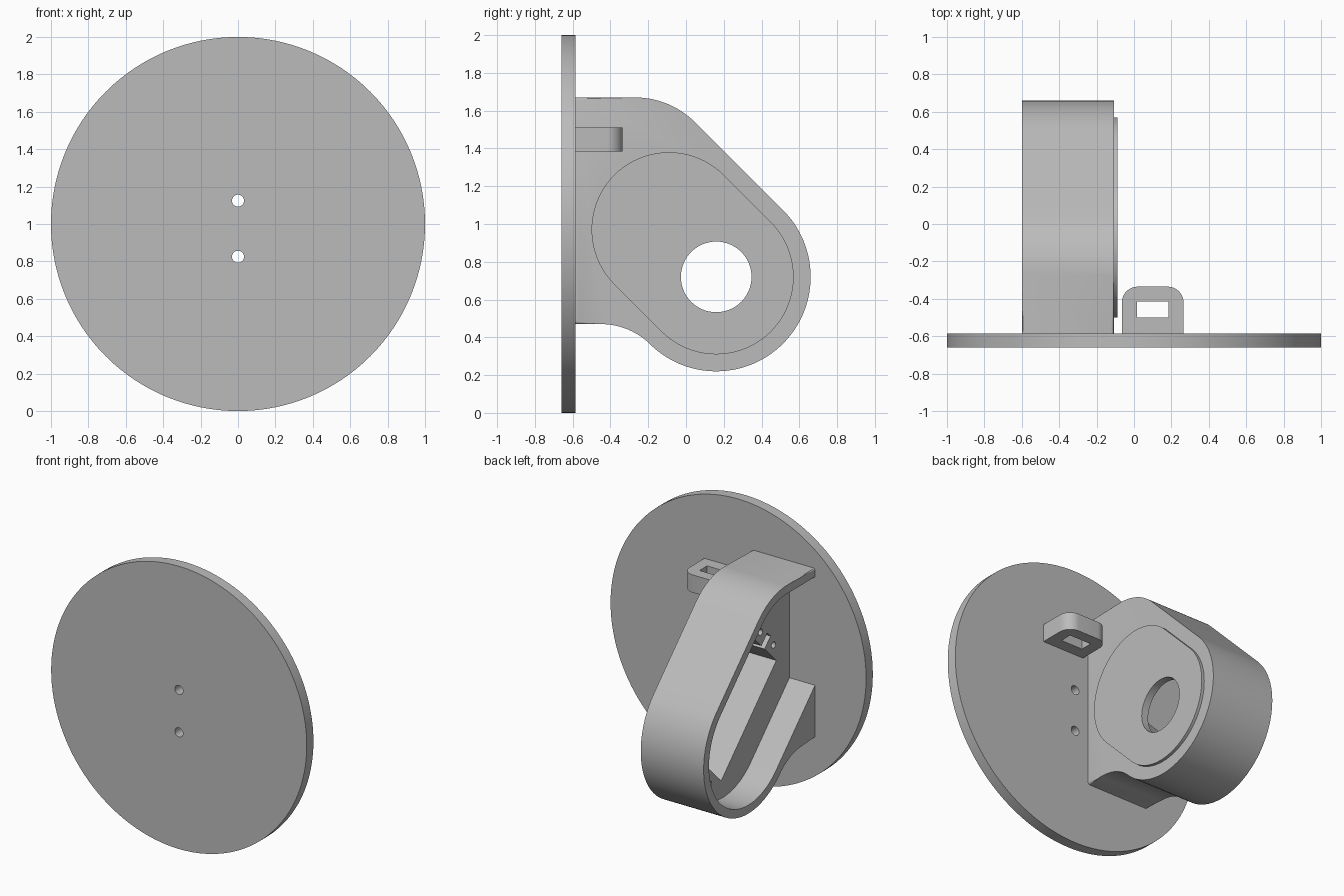
import bpy, bmesh
from math import sin, cos, radians, sqrt
from mathutils import Matrix, Vector

old = bpy.data.objects.get("Cube")
if old:
    bpy.data.objects.remove(old)

grey = bpy.data.materials.new("light_grey_plastic")
grey.use_nodes = True
grey.diffuse_color = (0.5, 0.5, 0.5, 1)
grey.node_tree.nodes["Principled BSDF"].inputs["Base Color"].default_value = (0.5, 0.5, 0.5, 1)

# Each placement turns profile coordinates and a height into a point
ALONG_X = lambda p, q, h: Vector((h, p, q))
ALONG_Y = lambda p, q, h: Vector((p, h, q))
ALONG_Z = lambda p, q, h: Vector((p, q, h))
BACK = -0.585                      # rear face of the disc
SHAFT = (0.16, 0.72)


def arc(centre, r, start, end, n=24):
    angles = [radians(start + (end - start) * i / n) for i in range(n + 1)]
    return [(centre[0] + r * cos(a), centre[1] + r * sin(a)) for a in angles]


def circle(centre, r, n=48):
    return arc(centre, r, 0, 360, n)[:-1]


def finish(name, bm):
    bmesh.ops.recalc_face_normals(bm, faces=bm.faces)
    mesh = bpy.data.meshes.new(name)
    bm.to_mesh(mesh)
    bm.free()
    mesh.materials.append(grey)
    ob = bpy.data.objects.new(name, mesh)
    bpy.context.collection.objects.link(ob)
    return ob


def prism(name, profile, low, high, place, bevel=0, segments=1, keep=lambda v: True):
    bm = bmesh.new()
    a, b = ([bm.verts.new(place(p, q, h)) for p, q in profile] for h in (low, high))
    caps = [bm.faces.new(a), bm.faces.new(b)]
    n = len(profile)
    for i in range(n):
        j = (i + 1) % n
        bm.faces.new((a[i], a[j], b[j], b[i]))
    if bevel:
        edges = [e for c in caps for e in c.edges if keep((e.verts[0].co + e.verts[1].co) / 2)]
        bmesh.ops.bevel(bm, geom=edges, offset=bevel, segments=segments,
                        profile=0.5, affect='EDGES')
    return finish(name, bm)


def combine(target, other, operation):
    mod = target.modifiers.new(operation.lower(), 'BOOLEAN')
    mod.operation = operation
    mod.solver = 'EXACT'
    mod.object = other
    bpy.context.view_layer.objects.active = target
    bpy.ops.object.modifier_apply(modifier=mod.name)
    bpy.data.objects.remove(other)


def along(u, v):
    """Point on the sloping motor axis: u runs down and back, v across."""
    k = sqrt(0.5)
    return (SHAFT[0] + (u + v) * k, SHAFT[1] + (v - u) * k)


def slope_box(u0, u1, v0, v1):
    return [along(u0, v0), along(u1, v0), along(u1, v1), along(u0, v1)]


# Round wall disc with two screw holes
disc = prism("wall_disc", circle((0, 1), 1, 128), -0.66, BACK, ALONG_Y, 0.01, 2)
for z in (0.825, 1.125):
    combine(disc, prism("cutter", circle((0, z), 0.032), -0.8, -0.4, ALONG_Y), 'DIFFERENCE')

# Motor housing body
outline = ([(BACK, 1.67)] + arc((-0.27, 1.22), 0.45, 90, 45) + arc(SHAFT, 0.5, 45, -134, 56)
           + arc((-0.45, 0.10), 0.37, 46, 90)[1:] + [(BACK, 0.47)])
housing = prism("motor_housing", outline, -0.6, -0.108, ALONG_X, 0.015, 3,
                lambda v: v.y > BACK + 0.001)

# Flared foot where the housing meets the disc
bm = bmesh.new()
bmesh.ops.create_cube(bm, size=1)
for v in bm.verts:
    grow = 0.016 if v.co.y < 0 else -0.002
    side, up = (1 if v.co.x > 0 else -1), (1 if v.co.z > 0 else -1)
    v.co = Vector((-0.354 + side * (0.246 + grow), BACK + (0 if grow > 0 else 0.018),
                   1.07 + up * (0.6 + grow)))
combine(housing, finish("foot", bm), 'UNION')

# Raised chamfered pad on the closed side
stadium = arc(SHAFT, 0.41, 45, -135, 40) + arc((-0.09, 0.97), 0.41, 225, 45, 40)
combine(housing, prism("pad", stadium, -0.2, -0.087, ALONG_X, 0.025, 1,
                       lambda v: v.x > -0.1), 'UNION')

# Open cavity, running through to the disc
cavity = ([(-0.7, 1.61)] + arc((-0.27, 1.22), 0.39, 90, 45)
          + arc(SHAFT, 0.44, 45, -135, 56) + [(-0.7, 0.958)])
combine(housing, prism("cutter", cavity, -0.8, -0.4, ALONG_X), 'DIFFERENCE')

# Motor pocket with cable notch, shaft opening and screw holes
cuts = [(slope_box(-0.636, 0.235, -0.21, 0.21), -0.14),
        (slope_box(-0.73, -0.6, -0.025, 0.025), -0.3),
        (slope_box(0.2, 0.33, -0.025, 0.025), -0.3),
        (circle(SHAFT, 0.187, 64), 0.1)]
cuts += [(circle(along(u, v), 0.022, 20), -0.2) for u in (-0.70, 0.31) for v in (-0.103, 0.103)]
for profile, depth in cuts:
    combine(housing, prism("cutter", profile, -0.5, depth, ALONG_X), 'DIFFERENCE')

# Cable tie loop beside the housing
tab = ([(-0.065, -0.6), (0.265, -0.6)] + arc((0.18, -0.42), 0.085, 0, 90, 12)
       + arc((0.02, -0.42), 0.085, 90, 180, 12))
loop = prism("cable_loop", tab, 1.385, 1.51, ALONG_Z)
slot = [(0.015, -0.5), (0.185, -0.5), (0.185, -0.415), (0.015, -0.415)]
combine(loop, prism("cutter", slot, 1.2, 1.7, ALONG_Z), 'DIFFERENCE')

# Smooth curved faces, keep edges crisp
for ob in (disc, housing, loop):
    bpy.ops.object.select_all(action='DESELECT')
    ob.select_set(True)
    bpy.context.view_layer.objects.active = ob
    bpy.ops.object.shade_smooth_by_angle(angle=radians(30))
